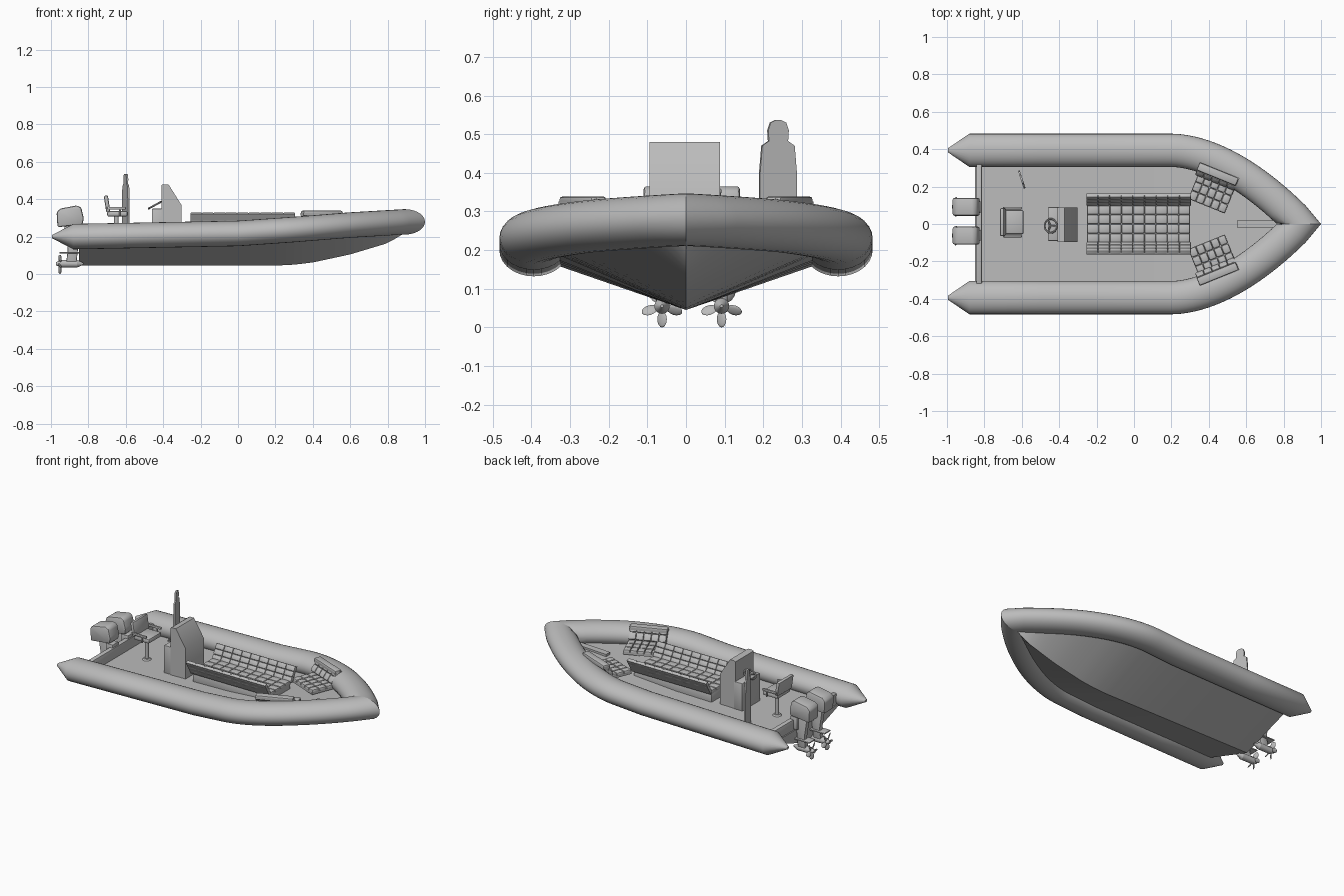
import bpy, bmesh, math
from mathutils import Vector, Matrix, Euler

cube = bpy.data.objects.get("Cube")
if cube:
    bpy.data.objects.remove(cube, do_unlink=True)

grey = bpy.data.materials.new("plain_grey")
grey.use_nodes = True
grey.diffuse_color = (0.5, 0.5, 0.5, 1)
grey.node_tree.nodes["Principled BSDF"].inputs["Base Color"].default_value = (0.5, 0.5, 0.5, 1)


def finish(name, bm, smooth=35):
    bmesh.ops.recalc_face_normals(bm, faces=bm.faces)
    me = bpy.data.meshes.new(name)
    bm.to_mesh(me)
    bm.free()
    me.materials.append(grey)
    ob = bpy.data.objects.new(name, me)
    bpy.context.collection.objects.link(ob)
    if smooth:
        bpy.ops.object.select_all(action='DESELECT')
        ob.select_set(True)
        bpy.context.view_layer.objects.active = ob
        bpy.ops.object.shade_smooth_by_angle(angle=math.radians(smooth))
    return ob


def loft(name, rings, smooth=35):
    bm = bmesh.new()
    rows = [[bm.verts.new(p) for p in ring] for ring in rings]
    for a, b in zip(rows, rows[1:]):
        for i in range(len(a)):
            j = (i + 1) % len(a)
            bm.faces.new((a[i], a[j], b[j], b[i]))
    bm.faces.new(rows[0])
    bm.faces.new(rows[-1])
    bmesh.ops.remove_doubles(bm, verts=bm.verts, dist=0.0005)
    return finish(name, bm, smooth)


def add_box(bm, matrix, center, size, bevel=0.0):
    part = bmesh.new()
    bmesh.ops.create_cube(part, size=1, matrix=Matrix.Translation(center) @ Matrix.Diagonal((*size, 1)))
    if bevel:
        bmesh.ops.bevel(part, geom=part.edges[:], offset=bevel, segments=2, profile=0.5, affect='EDGES')
    part.transform(matrix)
    me = bpy.data.meshes.new("scratch")
    part.to_mesh(me)
    part.free()
    bm.from_mesh(me)
    bpy.data.meshes.remove(me)


def box(name, center, size, bevel=0.0, rot=(0, 0, 0)):
    bm = bmesh.new()
    add_box(bm, Matrix.Translation(center) @ Euler(rot).to_matrix().to_4x4(), (0, 0, 0), size, bevel)
    return finish(name, bm)


def cushion(name, matrix, size, nx, ny):
    # Quilted pad made of rounded cells on a thin backing
    bm = bmesh.new()
    w, d, h = size
    add_box(bm, matrix, (0, 0, -h * 0.25), (w, d, h * 0.5))
    for i in range(nx):
        for j in range(ny):
            c = ((i + 0.5) * w / nx - w / 2, (j + 0.5) * d / ny - d / 2, 0)
            add_box(bm, matrix, c, (w / nx, d / ny, h), h * 0.3)
    return finish(name, bm)


def prism(name, pts, y0, y1, bevel=0.0):
    # Side profile in x and z, extruded across y
    bm = bmesh.new()
    f = bm.faces.new([bm.verts.new((x, y0, z)) for x, z in pts])
    new = bmesh.ops.extrude_face_region(bm, geom=[f])["geom"]
    bmesh.ops.translate(bm, vec=(0, y1 - y0, 0), verts=[v for v in new if isinstance(v, bmesh.types.BMVert)])
    if bevel:
        bmesh.ops.bevel(bm, geom=bm.edges[:], offset=bevel, segments=2, profile=0.5, affect='EDGES')
    return finish(name, bm)


def rod(name, a, b, r1, r2=None, sides=16):
    a, b = Vector(a), Vector(b)
    bm = bmesh.new()
    m = Matrix.Translation((a + b) / 2) @ (b - a).to_track_quat('Z', 'Y').to_matrix().to_4x4()
    bmesh.ops.create_cone(bm, cap_ends=True, segments=sides, radius1=r1, radius2=r1 if r2 is None else r2,
                          depth=(b - a).length, matrix=m)
    return finish(name, bm)


def interp(table, x):
    for (x0, v0), (x1, v1) in zip(table, table[1:]):
        if x <= x1:
            return v0 + (v1 - v0) * max(0, x - x0) / (x1 - x0)
    return table[-1][1]


# Shared plan curve and sheer of the inflatable collar
BOW = 0.89
SHEER = [(-0.88, 0.2), (0, 0.217), (0.3, 0.238), (0.6, 0.262), (BOW, 0.279)]
KEEL = [(0.2, 0.045), (0.3, 0.05), (0.4, 0.062), (0.6, 0.105), (0.8, 0.165), (BOW, 0.218)]


def plan(x):
    return 0.394 * (1 - max(0, min(1, (x - 0.2) / (BOW - 0.2))) ** 1.8)


# Inflatable collar
curve_x = [0.2 + (BOW - 0.2) * i / 20 for i in range(21)]
for side, label in ((1, "left"), (-1, "right")):
    rings = []
    for x in [-0.995, -0.88, -0.5, -0.22, 0] + curve_x:
        t = Vector((0.002, plan(x + 0.001) - plan(x - 0.001), 0)).normalized()
        n = Vector((-t.y, t.x, 0)) * 0.089
        rv = 0.068
        if x == curve_x[-1]:
            n = Vector((0.11, 0, 0))
        if x < -0.9:
            n, rv = n * 0.12, rv * 0.12
        ring = []
        for k in range(28):
            a = math.tau * k / 28
            p = Vector((x, plan(x), interp(SHEER, x))) + n * math.cos(a)
            ring.append((p.x, side * max(0, p.y), p.z + rv * math.sin(a)))
        rings.append(ring)
    loft(label + "_tube", rings)

# Hull with the deck closing its top
rings = []
for x in [-0.85, -0.5, -0.22, 0] + curve_x[:-1] + [BOW - 0.005]:
    y, z = plan(x) * 0.9, interp(SHEER, x) - 0.033
    rings.append([(x, y, z), (x, 0, interp(KEEL, x)), (x, -y, z)])
loft("hull_and_deck", rings, 20)
box("transom", (-0.828, 0, 0.195), (0.03, 0.64, 0.08), 0.004)
prism("bow_locker", [(0.55, 0.2), (0.55, 0.24), (0.8, 0.25), (0.8, 0.22)], -0.02, 0.02)

# Steering console
prism("console", [(-0.41, 0.16), (-0.41, 0.475), (-0.4, 0.48), (-0.372, 0.48), (-0.303, 0.37), (-0.303, 0.16)],
      -0.095, 0.088)
box("console_dash", (-0.43, 0, 0.26), (0.06, 0.18, 0.18), 0.004)
bm = bmesh.new()
bmesh.ops.create_circle(bm, segments=24, radius=0.038)
wheel_frame = Matrix.Translation((-0.445, -0.01, 0.368)) @ Euler((0, -0.5, 0)).to_matrix().to_4x4()
bm.free()
bpy.ops.mesh.primitive_torus_add(major_radius=0.037, minor_radius=0.005, major_segments=24, minor_segments=8)
wheel = bpy.context.object
wheel.name = "steering_wheel"
wheel.data.materials.append(grey)
wheel.matrix_world = wheel_frame
for k in range(3):
    a = math.tau * k / 3
    rod("wheel_spoke", wheel_frame.translation,
        wheel_frame @ Vector((0.036 * math.cos(a), 0.036 * math.sin(a), 0)), 0.004, sides=8)

# Helm seat
rod("seat_pillar", (-0.65, 0.01, 0.16), (-0.65, 0.01, 0.32), 0.012)
rod("seat_foot", (-0.65, 0.01, 0.16), (-0.65, 0.01, 0.18), 0.035, 0.02)
box("helm_seat", (-0.645, 0.01, 0.322), (0.11, 0.13, 0.03), 0.01)
box("helm_backrest", (-0.7, 0.01, 0.375), (0.022, 0.15, 0.09), 0.008, (0, -0.15, 0))
for s in (-1, 1):
    box("seat_arm", (-0.65, 0.01 + s * 0.075, 0.352), (0.1, 0.014, 0.014), 0.004)
    rod("arm_post", (-0.63, 0.01 + s * 0.075, 0.31), (-0.63, 0.01 + s * 0.075, 0.352), 0.005, sides=8)

# Figure-shaped board
half = [(0.05, 0.16), (0.05, 0.4), (0.044, 0.47), (0.026, 0.482), (0.028, 0.51), (0.021, 0.53), (0.008, 0.536)]
board = prism("figure_board", half + [(-x, z) for x, z in reversed(half)], -0.005, 0.005)
board.location = (-0.6, 0.238, 0)
board.rotation_euler = (0, 0, math.radians(108))

# Facing centre benches
box("bench_base", (0.025, 0, 0.2), (0.55, 0.2, 0.07), 0.004)
for s in (-1, 1):
    seat = Matrix.Translation((0.025, s * 0.05, 0.242))
    cushion("bench_seat", seat, (0.55, 0.098, 0.025), 9, 2)
    back = Matrix.Translation((0.025, s * 0.128, 0.283)) @ Matrix.Rotation(s * 1.05, 4, 'X')
    cushion("bench_backrest", back, (0.56, 0.1, 0.022), 9, 3)

# Angled bow seats
for s in (-1, 1):
    turn = Matrix.Rotation(-s * math.radians(22), 4, 'Z')
    base = Matrix.Translation((0.415, s * 0.165, 0.245)) @ turn
    cushion("bow_seat", base, (0.21, 0.15, 0.03), 5, 3)
    back = Matrix.Translation((0.443, s * 0.252, 0.297)) @ turn @ Matrix.Rotation(s * 0.95, 4, 'X')
    cushion("bow_backrest", back, (0.225, 0.09, 0.028), 5, 2)
    top = Matrix.Translation((0.447, s * 0.267, 0.326)) @ turn
    cushion("bow_headrest", top, (0.225, 0.045, 0.025), 1, 1)

# Twin outboard motors
cowl = [(-0.965, 0.25), (-0.97, 0.33), (-0.95, 0.35), (-0.86, 0.367), (-0.838, 0.355), (-0.825, 0.3), (-0.83, 0.265)]
leg = [(-0.93, 0.26), (-0.85, 0.27), (-0.855, 0.14), (-0.865, 0.05), (-0.92, 0.05), (-0.91, 0.13)]
for y in (-0.062, 0.092):
    prism("motor_cowl", cowl, y - 0.048, y + 0.048, 0.01)
    prism("motor_leg", leg, y - 0.016, y + 0.016, 0.005)
    box("cavitation_plate", (-0.9, y, 0.115), (0.11, 0.06, 0.008), 0.002)
    box("motor_bracket", (-0.845, y, 0.215), (0.05, 0.06, 0.08), 0.004)
    rod("gearcase", (-0.95, y, 0.055), (-0.86, y, 0.055), 0.02)
    rod("gearcase_nose", (-0.86, y, 0.055), (-0.825, y, 0.055), 0.02, 0.004)
    rod("propeller_hub", (-0.972, y, 0.055), (-0.94, y, 0.055), 0.01, 0.017)
    bm = bmesh.new()
    for k in range(5):
        m = (Matrix.Translation((-0.952, y, 0.055)) @ Matrix.Rotation(math.tau * k / 5 + math.pi, 4, 'X')
             @ Matrix.Translation((0, 0, 0.034)) @ Matrix.Rotation(0.6, 4, 'Z')
             @ Matrix.Diagonal((0.004, 0.015, 0.021, 1)))
        bmesh.ops.create_uvsphere(bm, u_segments=12, v_segments=8, radius=1, matrix=m)
    finish("propeller_blades", bm)
